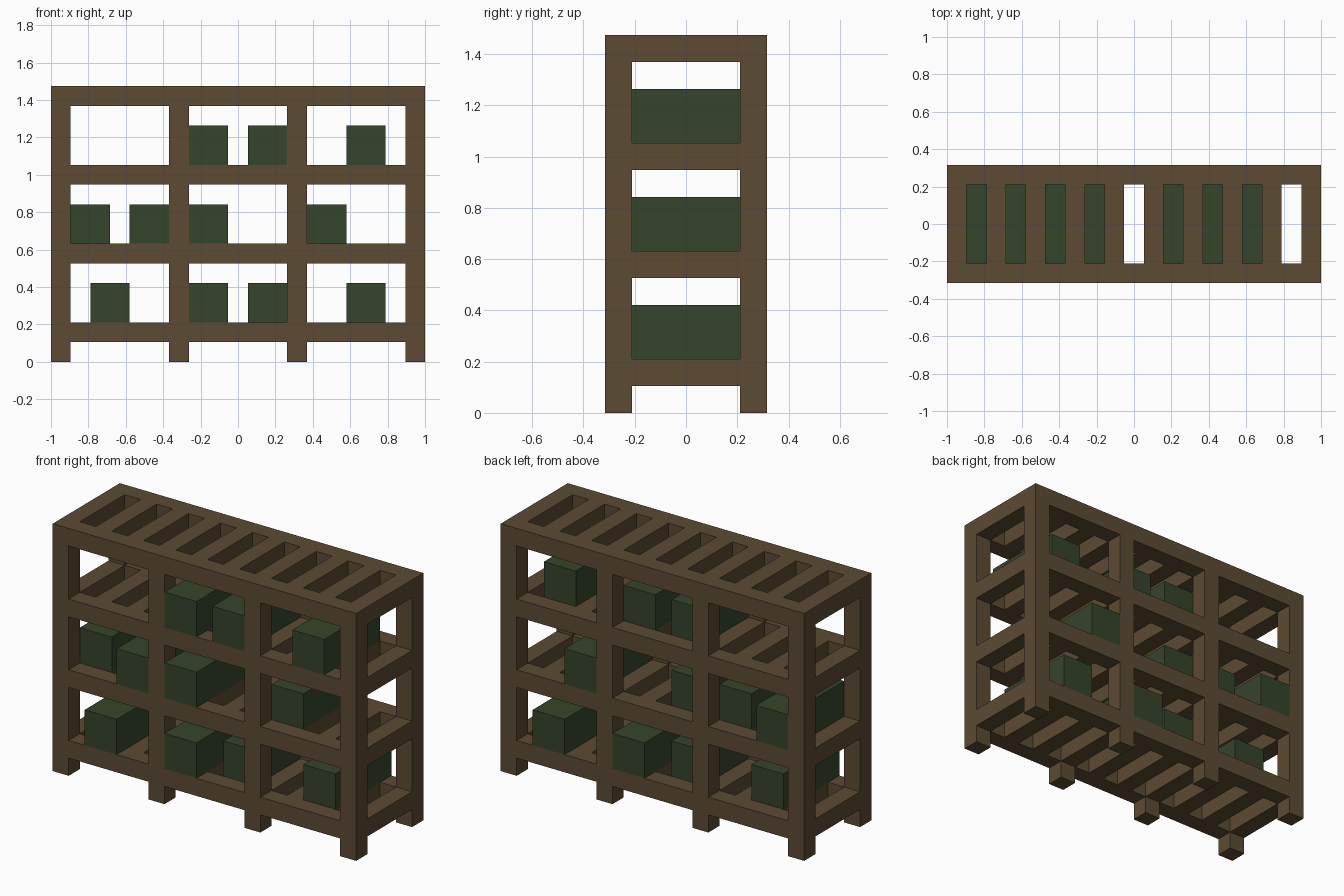
import bpy
import bmesh
from mathutils import Matrix, Vector

# Everything sits on a square module: 19 wide, 6 deep, 14 high
U = 2 / 19
WIDE, DEEP = 19, 6

old = bpy.data.objects.get("Cube")
if old:
    bpy.data.objects.remove(old, do_unlink=True)


def make_material(name, color):
    mat = bpy.data.materials.new(name)
    mat.use_nodes = True
    mat.diffuse_color = (*color, 1)
    bsdf = next(n for n in mat.node_tree.nodes if n.type == 'BSDF_PRINCIPLED')
    bsdf.inputs["Base Color"].default_value = (*color, 1)
    return mat


def make_blocks(name, blocks, mat):
    """One object from blocks given as (low corner, size) in modules."""
    bm = bmesh.new()
    for low, size in blocks:
        size = Vector(size)
        centre = Vector(low) + size / 2 - Vector((WIDE / 2, DEEP / 2, 0))
        matrix = Matrix.Translation(centre * U) @ Matrix.Diagonal((*(size * U), 1))
        bmesh.ops.create_cube(bm, size=1, matrix=matrix)
    mesh = bpy.data.meshes.new(name)
    bm.to_mesh(mesh)
    bm.free()
    mesh.materials.append(mat)
    obj = bpy.data.objects.new(name, mesh)
    bpy.context.collection.objects.link(obj)
    return obj


wood = make_material("brown wood", (0.109, 0.069, 0.033))
green = make_material("dark green", (0.036, 0.058, 0.024))

# Slatted shelves: two long rails joined by evenly spaced slats
shelf_levels = {"bottom": 1, "middle": 5, "upper": 9, "top": 13}
for level, z in shelf_levels.items():
    rails = [((0, y, z), (WIDE, 1, 1)) for y in (0, DEEP - 1)]
    slats = [((x, 1, z), (1, DEEP - 2, 1)) for x in range(0, WIDE, 2)]
    make_blocks(level + "_shelf", rails + slats, wood)

# Posts: short feet, then uprights between each pair of shelves
for part, z, height in (("feet", 0, 1), ("lower_posts", 2, 3),
                        ("middle_posts", 6, 3), ("upper_posts", 10, 3)):
    posts = [((x, y, z), (1, 1, height))
             for x in range(0, WIDE, 6) for y in (0, DEEP - 1)]
    make_blocks(part, posts, wood)

# Stored crates: column on the shelf, and 0 if flush in front or 1 if at the back
crates = {
    "bottom": ((2, 0), (7, 0), (10, 1), (15, 1)),
    "middle": ((1, 1), (4, 0), (7, 0), (13, 1)),
    "upper": ((7, 0), (10, 0), (15, 0)),
}
for level, row in crates.items():
    for number, (x, y) in enumerate(row, 1):
        low = (x, y, shelf_levels[level] + 1)
        make_blocks(f"{level}_crate_{number}", [(low, (2, DEEP - 1, 2))], green)
